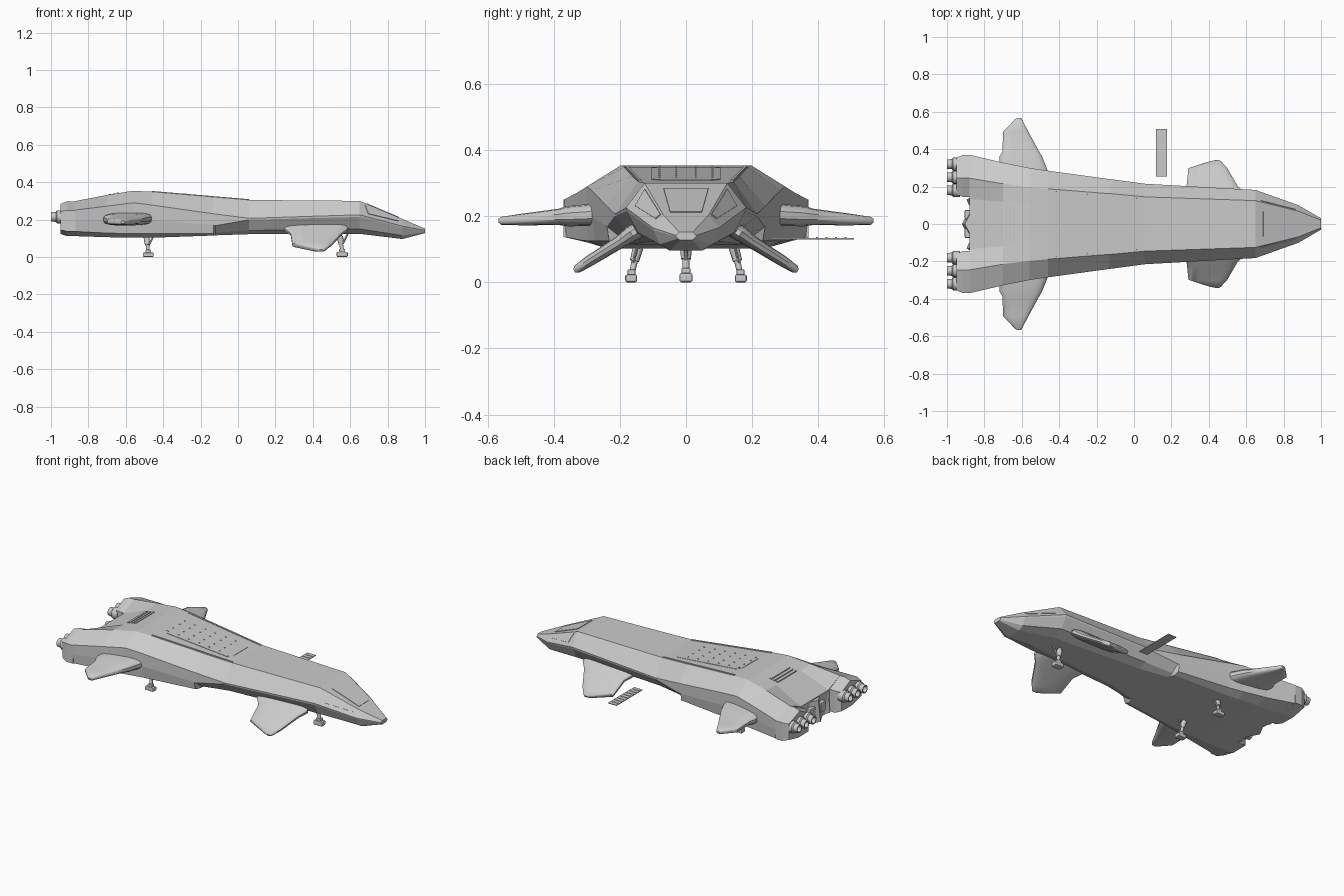
import bpy, bmesh
from math import cos, sin, pi, copysign
from mathutils import Vector

if "Cube" in bpy.data.objects:
    bpy.data.objects.remove(bpy.data.objects["Cube"])


def finish(name, bm, smooth=None, bevel=0):
    bmesh.ops.recalc_face_normals(bm, faces=bm.faces)
    me = bpy.data.meshes.new(name)
    bm.to_mesh(me)
    bm.free()
    ob = bpy.data.objects.new(name, me)
    bpy.context.collection.objects.link(ob)
    if bevel:
        m = ob.modifiers.new("bevel", 'BEVEL')
        m.width, m.segments = bevel, 2
    if smooth:
        bpy.context.view_layer.objects.active = ob
        ob.select_set(True)
        bpy.ops.object.shade_smooth_by_angle(angle=smooth)
        ob.select_set(False)
    return ob


def loft(name, rings, **kw):
    bm = bmesh.new()
    vs = [[bm.verts.new(p) for p in r] for r in rings]
    n = len(vs[0])
    for a, b in zip(vs, vs[1:]):
        for i in range(n):
            bm.faces.new((a[i], a[(i + 1) % n], b[(i + 1) % n], b[i]))
    bm.faces.new(vs[0])
    bm.faces.new(vs[-1])
    return finish(name, bm, **kw)


def box(name, c, s, bevel=0):
    bm = bmesh.new()
    bmesh.ops.create_cube(bm, size=1)
    for v in bm.verts:
        v.co = Vector([c[k] + v.co[k] * s[k] for k in range(3)])
    return finish(name, bm, bevel=bevel)


def rod(name, a, b, r1, r2, n=10):
    a, b = Vector(a), Vector(b)
    q = (b - a).to_track_quat('Z', 'Y')
    ring = lambda c, r: [c + q @ Vector((r * cos(2 * pi * i / n), r * sin(2 * pi * i / n), 0)) for i in range(n)]
    return loft(name, [ring(a, r1), ring(b, r2)], smooth=0.7)


def plate(name, pts, t):
    # thin slab sitting on both sides of a planar outline
    pts = [Vector(p) for p in pts]
    nrm = (pts[1] - pts[0]).cross(pts[2] - pts[1]).normalized() * t
    return loft(name, [[p - nrm for p in pts], [p + nrm for p in pts]])


# hull stations: x, deck centre z, then (y, z) of ridge, shoulder, waist, lower side, keel edge
S = [
    (-.88, .25, .245, .297, .37, .25, .37, .19, .365, .137, .26, .112),
    (-.70, .328, .215, .332, .328, .272, .328, .2, .322, .128, .25, .106),
    (-.56, .354, .197, .354, .3, .29, .3, .2, .295, .125, .24, .103),
    (-.46, .349, .188, .349, .285, .278, .285, .2, .275, .125, .23, .103),
    (-.13, .321, .162, .321, .24, .231, .24, .17, .232, .125, .2, .115),
    (-.12, .320, .162, .320, .239, .23, .238, .168, .19, .13, .16, .116),
    (.06, .305, .145, .305, .215, .207, .215, .199, .17, .142, .12, .122),
    (.65, .30, .125, .30, .182, .226, .179, .214, .145, .15, .075, .124),
    (.88, .203, .068, .203, .1, .165, .098, .158, .08, .115, .05, .096),
    (1.0, .152, .02, .152, .03, .142, .03, .138, .025, .132, .018, .128),
]


def half(s):
    c = [(s[i], s[i + 1]) for i in range(2, 12, 2)]
    return [(c[0][0] * .55, s[1])] + c


def hull_ring(s):
    h = half(s)
    return ([(s[0], 0, s[1])] + [(s[0], y, z) for y, z in h] + [(s[0], 0, h[-1][1])]
            + [(s[0], -y, z) for y, z in reversed(h)])


loft("hull", [hull_ring(s) for s in S])


def on_hull(i, j, u, v, side):
    # point on the hull face between stations i, i+1 and rails j, j+1
    P = lambda k, m: Vector((S[k][0], side * half(S[k])[m][0], half(S[k])[m][1]))
    return P(i, j).lerp(P(i + 1, j), u).lerp(P(i, j + 1).lerp(P(i + 1, j + 1), u), v)


def deck_z(x):
    for a, b in zip(S, S[1:]):
        if a[0] <= x <= b[0]:
            return a[1] + (b[1] - a[1]) * (x - a[0]) / (b[0] - a[0])


# canopy glazing
plate("windshield", [(x, y, deck_z(x)) for x, y in
                     ((.69, -.068), (.86, -.048), (.86, .048), (.69, .068))], .003)
for sd in (1, -1):
    plate("side_window", [on_hull(7, 1, u, v, sd) for u, v in ((.12, .1), (.93, .12), (.9, .5), (.2, .75))], .003)

# deck hatch with cut corners, rivets and a vent
X0, X1, W, C = -.44, .02, .105, .03
plate("deck_hatch", [(x, y, deck_z(x)) for x, y in (
    (X0, W - C), (X0 + C, W), (X1 - C, W), (X1, W - C),
    (X1, C - W), (X1 - C, -W), (X0 + C, -W), (X0, C - W))], .002)
for x in (-.42, -.35, -.28, -.21, -.14, -.07):
    for y in (-.08, -.03, .03, .08):
        box("deck_rivet", (x, y, deck_z(x) + .003), (.007, .005, .004))
for k in range(3):
    x = -.685 + k * .022
    box("deck_vent_slat", (x, 0, deck_z(x) + .001), (.012, .18, .008))

for sd in (1, -1):
    # raised rail along the deck edge
    plate("deck_rail", [(x, sd * y, deck_z(x)) for x, y in
                        ((-.46, .176), (.06, .134), (.06, .143), (-.46, .186))], .004)

    # engine nacelle end
    prof = [(.145, .25), (.245, .297), (.37, .25), (.37, .137), (.26, .112), (.145, .114)]

    def nac(x, k):
        return [(x, sd * (.255 + (y - .255) * k), .2 + (z - .2) * k) for y, z in prof]
    loft("engine_nacelle", [nac(-.87, 1), nac(-.915, 1), nac(-.95, .86)])

    # thruster nozzles, hollow at the back
    for y in (.18, .25, .32):
        loft("thruster_nozzle", [[(x, sd * y + r * cos(i * pi / 8), .215 + r * sin(i * pi / 8)) for i in range(16)]
             for x, r in ((-.93, .035), (-.968, .035), (-.974, .027), (-1, .025), (-1, .019), (-.965, .016))],
             smooth=.6)

    # fins: each station is (y, z, x_back, x_front, thickness)
    def fin(name, st):
        d = Vector((st[-1][0] - st[0][0], st[-1][1] - st[0][1])).normalized()
        rings = []
        for y, z, xa, xb, t in st:
            r = []
            for i in range(16):
                a = 2 * pi * (i + .5) / 16
                c = copysign(abs(cos(a)) ** .5, cos(a))
                h = copysign(abs(sin(a)) ** .7, sin(a)) * t / 2
                r.append(((xa + xb) / 2 + c * (xb - xa) / 2, sd * (y - d.y * h), z + d.x * h))
            rings.append(r)
        loft(name, rings, smooth=.6)

    fin("rear_wing", [(.26, .205, -.72, -.45, .07), (.36, .2, -.72, -.49, .062),
                      (.385, .198, -.705, -.505, .05), (.495, .19, -.70, -.565, .036),
                      (.56, .186, -.635, -.60, .024), (.567, .186, -.625, -.607, .012)])
    fin("front_fin", [(.11, .18, .27, .57, .05), (.165, .147, .245, .59, .05), (.2, .122, .28, .555, .04),
                      (.295, .063, .29, .5, .034), (.33, .04, .40, .468, .026), (.338, .034, .43, .46, .012)])

    # rear landing legs
    rod("rear_leg", (-.49, sd * .143, .12), (-.48, sd * .163, .03), .011, .009)
    rod("rear_leg_brace", (-.45, sd * .146, .115), (-.478, sd * .16, .06), .005, .005, 6)
    rod("rear_leg_collar", (-.489, sd * .145, .105), (-.484, sd * .156, .065), .016, .014)
    box("rear_foot", (-.48, sd * .166, .012), (.058, .036, .024), .006)
    box("rear_ankle", (-.48, sd * .165, .03), (.03, .024, .018), .004)

# centre tail block with a zig-zag trailing edge
tail = [(-.86, .15), (-.895, .13), (-.875, .085), (-.92, 0), (-.875, -.085), (-.895, -.13), (-.86, -.15)]
loft("tail_block", [[(x, y, .115) for x, y in tail], [(x + .015, y, .244) for x, y in tail]])
for y in (-.05, .05):
    box("tail_duct", (-.885, y, .185), (.04, .05, .06), .006)

# front landing leg
rod("front_leg", (.54, 0, .135), (.558, 0, .03), .013, .01)
rod("front_leg_brace", (.59, 0, .13), (.56, 0, .07), .006, .006, 6)
rod("front_leg_collar", (.545, 0, .11), (.552, 0, .07), .018, .015)
box("front_foot", (.557, 0, .014), (.06, .04, .028), .007)
box("front_ankle", (.557, 0, .034), (.032, .028, .018), .004)

# boarding ramp on one side with tread strips
box("boarding_ramp", (.147, .382, .132), (.058, .254, .004))
for k in range(8):
    box("ramp_tread", (.147, .28 + k * .029, .135), (.044, .006, .003))
